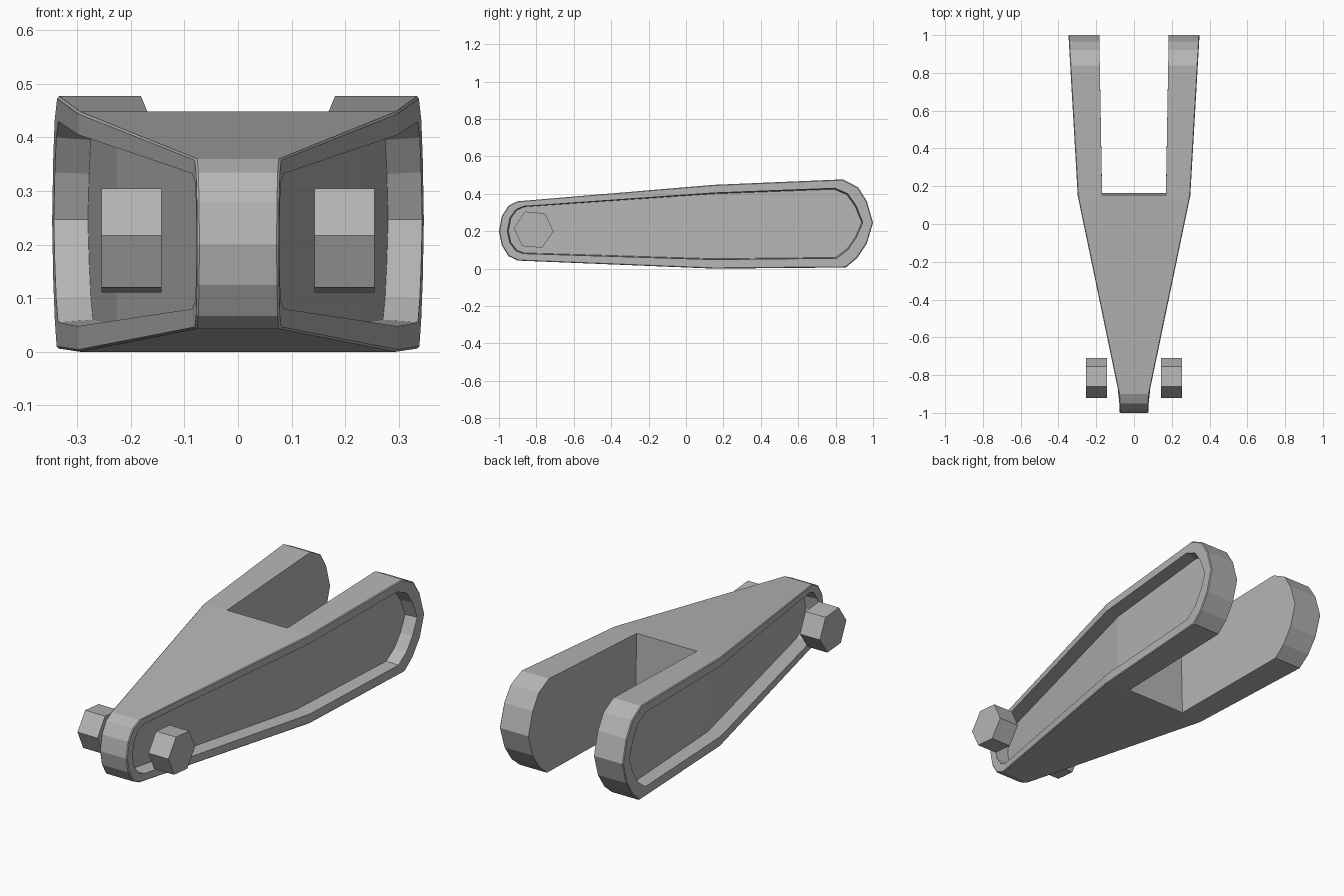
import bpy, bmesh
from math import radians, cos, sin

if "Cube" in bpy.data.objects:
    bpy.data.objects.remove(bpy.data.objects["Cube"])

# Side profiles (y, z), clockwise from the nose bottom: outer edge and inner rim edge
OUTER = [(-.9, .043), (-.95, .067), (-.985, .125), (-1, .2), (-.985, .28), (-.95, .335), (-.9, .36),
         (.15, .448), (.84, .477), (.92, .435), (.967, .36), (1, .245), (.967, .135), (.915, .057),
         (.855, .006), (.15, 0)]
INNER = [(-.87, .08), (-.91, .095), (-.942, .138), (-.955, .2), (-.942, .27), (-.91, .315), (-.87, .333),
         (.15, .405), (.797, .43), (.865, .4), (.91, .335), (.945, .247), (.91, .165), (.865, .1),
         (.805, .055), (.15, .048)]


def shrink(pts, fy, fz):
    """Shrink a profile toward its middle, keeping the bend points at y = .15."""
    return [(y if y == .15 else y * fy, .23 + (z - .23) * fz) for y, z in pts]


RIM = shrink(OUTER, .996, .982)
FLOOR = shrink(INNER, .994, .972)


def half_width(y):
    if y < -.9:
        return .076 + (y + 1) * .04
    if y < .15:
        return .08 + (y + .9) / 1.05 * .218
    return .298 + (y - .15) / .85 * .049


def floor_depth(y):
    return .072 if y <= .15 else .072 - (y - .15) * .011


def finish(name, bm):
    bmesh.ops.recalc_face_normals(bm, faces=bm.faces)
    mesh = bpy.data.meshes.new(name)
    bm.to_mesh(mesh)
    bm.free()
    mesh.materials.append(grey)
    ob = bpy.data.objects.new(name, mesh)
    bpy.context.collection.objects.link(ob)
    return ob


def bridge(bm, a, b):
    for i in range(len(a)):
        j = (i + 1) % len(a)
        bm.faces.new((a[i], a[j], b[j], b[i]))


grey = bpy.data.materials.new("dark_grey")
grey.diffuse_color = (.46, .46, .46, 1)
grey.use_nodes = True
grey.node_tree.nodes["Principled BSDF"].inputs["Base Color"].default_value = grey.diffuse_color

# Tapered body with a chamfered rim and a recessed panel on each side
bm = bmesh.new()
edges = []
for s in (-1, 1):
    outer, rim, inner, floor = [
        [bm.verts.new((s * (half_width(y) - depth(y)), y, z)) for y, z in pts]
        for pts, depth in ((OUTER, lambda y: .004), (RIM, lambda y: 0),
                           (INNER, lambda y: 0), (FLOOR, floor_depth))]
    bridge(bm, outer, rim)
    bridge(bm, rim, inner)
    bridge(bm, inner, floor)
    bm.faces.new(floor[:8] + floor[15:])
    bm.faces.new(floor[7:])
    edges.append(outer)
bridge(bm, *edges)
body = finish("fork_body", bm)

# Slot between the two rear arms
bm = bmesh.new()
rings = []
for z, y0 in ((-.1, .168), (.6, .15)):
    rings.append([bm.verts.new((x, y, z)) for x, y in
                  ((-.169, y0), (.169, y0), (.1855, 1.1), (-.1855, 1.1))])
    bm.faces.new(rings[-1])
bridge(bm, *rings)
cutter = finish("slot_cutter", bm)
cutter.hide_render = True
mod = body.modifiers.new("slot", 'BOOLEAN')
mod.operation = 'DIFFERENCE'
mod.solver = 'EXACT'
mod.object = cutter
bpy.context.view_layer.objects.active = body
bpy.ops.object.modifier_apply(modifier="slot")
bpy.data.objects.remove(cutter)

# Hexagonal bolts either side of the nose
for s, name in ((-1, "left_bolt"), (1, "right_bolt")):
    bm = bmesh.new()
    caps = []
    for x in (.143, .255):
        caps.append([bm.verts.new((s * x, -.815 + .107 * cos(radians(60 * k - 5)),
                                   .208 + .107 * sin(radians(60 * k - 5)))) for k in range(6)])
        bm.faces.new(caps[-1])
    bridge(bm, *caps)
    finish(name, bm)
